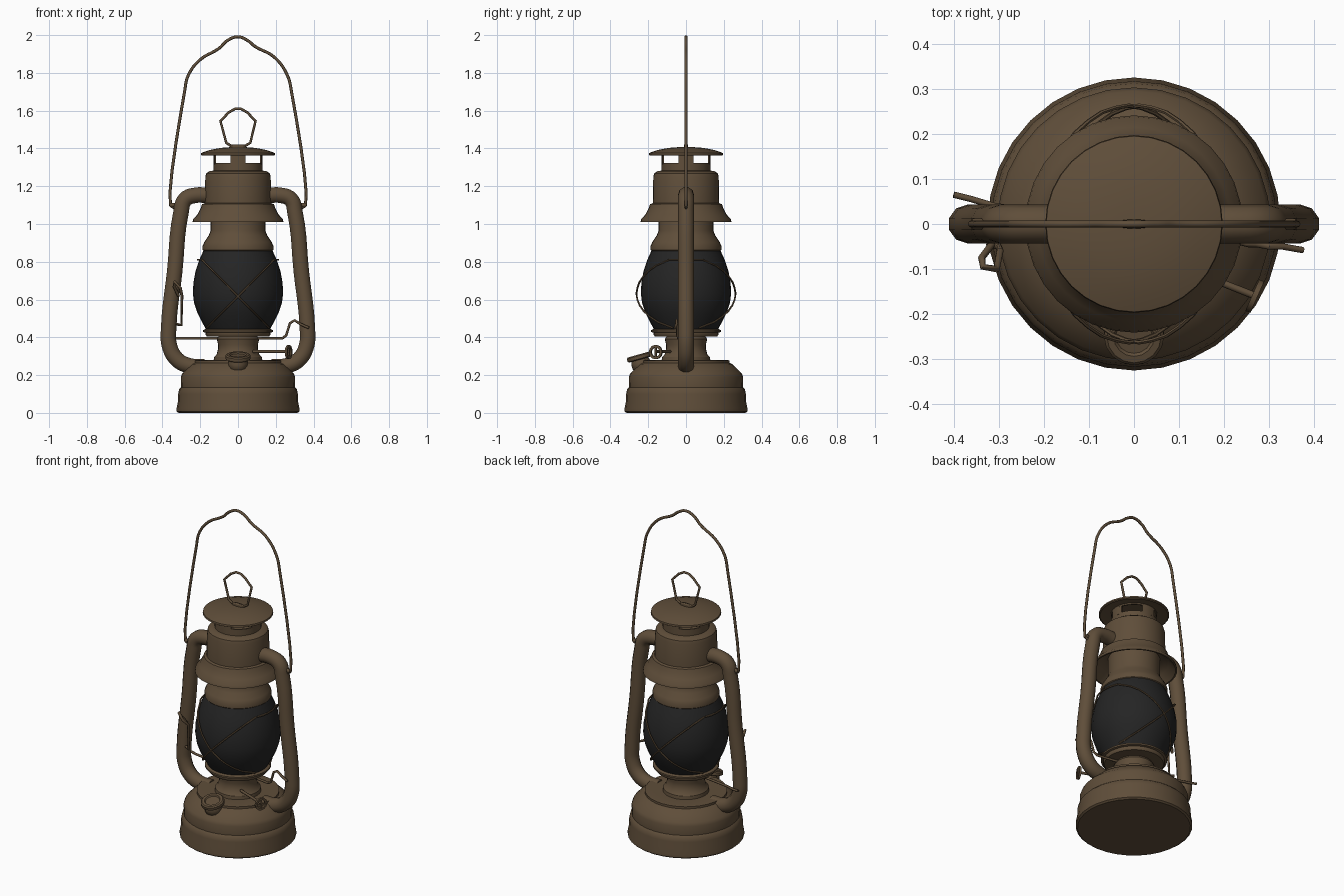
import bpy, bmesh, math
from mathutils import Vector

if "Cube" in bpy.data.objects:
    bpy.data.objects.remove(bpy.data.objects["Cube"])


def material(name, rgb):
    m = bpy.data.materials.new(name)
    m.diffuse_color = (*rgb, 1)
    m.use_nodes = True
    m.node_tree.nodes["Principled BSDF"].inputs["Base Color"].default_value = m.diffuse_color
    return m


METAL = material("aged brown metal", (0.115, 0.076, 0.042))
GLASS = material("smoked glass", (0.018, 0.018, 0.018))


def finish(ob, mat, angle=35):
    ob.data.materials.clear()
    ob.data.materials.append(mat)
    bpy.ops.object.select_all(action='DESELECT')
    ob.select_set(True)
    bpy.context.view_layer.objects.active = ob
    bpy.ops.object.shade_smooth_by_angle(angle=math.radians(angle))
    return ob


def lathe(name, profile, mat=METAL, segs=32, loc=(0, 0, 0), axis=(0, 0, 1), closed=False):
    """Revolve (radius, height) points; ends are capped unless the profile is a closed loop."""
    bm = bmesh.new()
    rings = []
    for r, z in profile:
        rings.append([bm.verts.new((r * math.cos(2 * math.pi * i / segs),
                                    r * math.sin(2 * math.pi * i / segs), z)) for i in range(segs)])
    pairs = list(zip(rings, rings[1:]))
    if closed:
        pairs.append((rings[-1], rings[0]))
    else:
        bm.faces.new(rings[0][::-1])
        bm.faces.new(rings[-1])
    for a, b in pairs:
        for i in range(segs):
            j = (i + 1) % segs
            bm.faces.new((a[i], a[j], b[j], b[i]))
    bmesh.ops.recalc_face_normals(bm, faces=bm.faces)
    me = bpy.data.meshes.new(name)
    bm.to_mesh(me)
    bm.free()
    ob = bpy.data.objects.new(name, me)
    bpy.context.collection.objects.link(ob)
    ob.location = loc
    ob.rotation_euler = Vector(axis).to_track_quat('Z', 'Y').to_euler()
    return finish(ob, mat)


def tube(name, points, radius, smooth=True, cyclic=False, sides=2, res=5):
    """Sweep a round section along the points."""
    cu = bpy.data.curves.new(name, 'CURVE')
    cu.dimensions = '3D'
    cu.bevel_depth = radius
    cu.bevel_resolution = sides
    cu.resolution_u = res
    cu.use_fill_caps = True
    if smooth:
        sp = cu.splines.new('BEZIER')
        sp.bezier_points.add(len(points) - 1)
        for bp, p in zip(sp.bezier_points, points):
            bp.co = p
            bp.handle_left_type = bp.handle_right_type = 'AUTO'
    else:
        sp = cu.splines.new('POLY')
        sp.points.add(len(points) - 1)
        for pt, p in zip(sp.points, points):
            pt.co = (*p, 1)
    sp.use_cyclic_u = cyclic
    ob = bpy.data.objects.new(name, cu)
    bpy.context.collection.objects.link(ob)
    bpy.ops.object.select_all(action='DESELECT')
    ob.select_set(True)
    bpy.context.view_layer.objects.active = ob
    bpy.ops.object.convert(target='MESH')
    return finish(bpy.context.object, METAL, 50)


# Fuel tank with rolled foot and shoulder
lathe("fuel_tank", [(0.315, 0), (0.325, 0.008), (0.325, 0.025), (0.318, 0.06), (0.317, 0.10),
                    (0.312, 0.125), (0.302, 0.135), (0.303, 0.19), (0.295, 0.21), (0.245, 0.258),
                    (0.23, 0.265), (0.23, 0.278), (0.215, 0.28), (0.13, 0.275)])

# Burner and gallery plate under the globe
lathe("burner", [(0.13, 0.27), (0.127, 0.295), (0.113, 0.31), (0.105, 0.34), (0.105, 0.36),
                 (0.112, 0.39), (0.10, 0.41)])
lathe("globe_plate", [(0.10, 0.403), (0.165, 0.405), (0.172, 0.415), (0.172, 0.425),
                      (0.185, 0.428), (0.185, 0.438), (0.17, 0.445)])

# Globe
GLOBE = [(0.168, 0.44), (0.19, 0.48), (0.215, 0.53), (0.232, 0.58), (0.239, 0.63),
         (0.236, 0.69), (0.225, 0.75), (0.205, 0.81), (0.18, 0.865)]
lathe("globe", GLOBE, GLASS)

# Chimney collar above the globe
lathe("chimney_collar", [(0.18, 0.855), (0.187, 0.862), (0.187, 0.885), (0.178, 0.905),
                         (0.155, 0.94), (0.145, 0.965), (0.145, 1.08)])

# Flared hood, open underneath
lathe("hood", [(0.14, 1.08), (0.165, 1.075), (0.195, 1.055), (0.232, 1.01), (0.241, 1.01),
               (0.238, 1.025), (0.215, 1.05), (0.197, 1.085), (0.19, 1.105), (0.176, 1.11),
               (0.173, 1.25), (0.168, 1.268), (0.15, 1.28), (0.128, 1.283), (0.10, 1.283)])

# Vent: lower band, four curved posts, upper band
for name, z0, z1 in (("vent_lower_band", 1.28, 1.322), ("vent_upper_band", 1.362, 1.385)):
    lathe(name, [(0.13, z0), (0.13, z1), (0.122, z1), (0.122, z0)], closed=True)
lathe("vent_floor", [(0.125, 1.283), (0.125, 1.29)])
for k in range(4):
    bm = bmesh.new()
    cols = []
    for i in range(5):
        a = math.pi / 2 * k + math.radians(-18 + 9 * i)
        cols.append([bm.verts.new((r * math.cos(a), r * math.sin(a), z))
                     for r, z in ((0.13, 1.315), (0.13, 1.37), (0.122, 1.37), (0.122, 1.315))])
    for a, b in zip(cols, cols[1:]):
        for i in range(4):
            bm.faces.new((a[i], b[i], b[(i + 1) % 4], a[(i + 1) % 4]))
    bm.faces.new(cols[0])
    bm.faces.new(cols[-1])
    bmesh.ops.recalc_face_normals(bm, faces=bm.faces)
    me = bpy.data.meshes.new("vent_post")
    bm.to_mesh(me)
    bm.free()
    post = bpy.data.objects.new("vent_post", me)
    bpy.context.collection.objects.link(post)
    finish(post, METAL)

# Top cap with its lifting ring
lathe("top_cap", [(0.12, 1.372), (0.19, 1.362), (0.197, 1.366), (0.195, 1.376), (0.15, 1.392),
                  (0.09, 1.403), (0.04, 1.407)])
lathe("cap_tab", [(0.042, 1.40), (0.042, 1.418), (0.036, 1.422)], segs=12).scale = (1, 0.25, 1)
tube("cap_ring", [(-0.04, 0, 1.415), (-0.062, 0, 1.43), (-0.093, 0, 1.545), (-0.05, 0, 1.59),
                  (-0.015, 0, 1.61), (0.015, 0, 1.61), (0.05, 0, 1.59), (0.093, 0, 1.545),
                  (0.065, 0, 1.43), (0.04, 0, 1.415)], 0.007, smooth=False)

# Side air tubes and bail ears
for s in (-1, 1):
    path = [(0.15, 1.15), (0.225, 1.152), (0.28, 1.13), (0.302, 1.06), (0.335, 0.75),
            (0.367, 0.45), (0.364, 0.36), (0.325, 0.285), (0.26, 0.25), (0.18, 0.245)]
    tube("air_tube", [(s * x, 0, z) for x, z in path], 0.043, sides=3)
    tube("bail_ear", [(s * 0.32, 0, 1.10), (s * 0.358, 0, 1.10)], 0.012, smooth=False)

# Carrying bail
tube("bail", [(-0.335, 0, 1.085), (-0.357, 0, 1.10), (-0.283, 0, 1.70), (-0.262, 0, 1.79),
              (-0.20, 0, 1.87), (-0.10, 0, 1.93), (-0.055, 0, 1.972), (0, 0, 1.991),
              (0.05, 0, 1.972), (0.09, 0, 1.94), (0.19, 0, 1.885), (0.26, 0, 1.79),
              (0.285, 0, 1.69), (0.357, 0, 1.10), (0.335, 0, 1.085)], 0.008)


def guard_radius(z):
    for (r0, z0), (r1, z1) in zip(GLOBE, GLOBE[1:]):
        if z <= z1:
            t = max(0, (z - z0) / (z1 - z0))
            return r0 + t * (r1 - r0)
    return GLOBE[-1][0]


# Crossed guard wires at front and back, joined by side arcs
for fy in (-1, 1):
    for fx in (-1, 1):
        pts = []
        for i in range(13):
            t = i / 12
            x, z = -0.19 + 0.355 * t, 0.81 - 0.36 * t
            r = guard_radius(z) + 0.006 + 0.018 * math.sin(math.pi * t)
            pts.append((fx * x, fy * math.sqrt(max(r * r - x * x, 0.002)), z))
        tube("guard_wire", pts, 0.005, smooth=False, sides=1)
for s in (-1, 1):
    arc = [math.radians(-25 + 5 * i) for i in range(11)]
    tube("guard_side_wire", [(s * 0.213 * math.cos(a), 0.213 * math.sin(a), 0.81) for a in arc],
         0.005, smooth=False, sides=1)

# Globe lift lever running below the plate
tube("lift_lever", [(-0.40, 0.065, 0.40), (-0.36, 0.055, 0.395), (-0.31, 0.04, 0.395),
                    (0.235, -0.04, 0.395), (0.255, -0.045, 0.41), (0.275, -0.045, 0.475),
                    (0.30, -0.05, 0.49), (0.33, -0.05, 0.47), (0.375, -0.058, 0.45)],
     0.007, smooth=False)

# Hooked latch on the left tube
tube("latch_wire", [(-0.325, -0.04, 0.47), (-0.30, -0.05, 0.465), (-0.297, -0.06, 0.62),
                    (-0.305, -0.10, 0.66), (-0.335, -0.095, 0.695), (-0.338, -0.075, 0.67),
                    (-0.315, -0.045, 0.62)], 0.008, smooth=False)

# Wick adjuster shaft and wheel
shaft = Vector((0.9, -0.4, 0))
tube("wick_shaft", [(0.08, -0.085, 0.325), (0.27, -0.16, 0.325)], 0.008, smooth=False)
lathe("wick_wheel", [(0.038, -0.006), (0.038, 0.006), (0.025, 0.006), (0.025, -0.006)], segs=12,
      loc=(0.268, -0.16, 0.322), axis=shaft, closed=True)
tube("wick_wheel_spoke", [(0.268, -0.16, 0.29), (0.268, -0.16, 0.354)], 0.006, smooth=False)

# Filler neck and screw cap, tilted forward
tilt = (0, -0.27, 0.96)
lathe("filler_neck", [(0.03, -0.07), (0.05, -0.045), (0.052, -0.02), (0.045, 0.0)], segs=16,
      loc=(0, -0.245, 0.285), axis=tilt)
lathe("filler_cap", [(0.058, -0.008), (0.067, -0.003), (0.067, 0.014), (0.06, 0.02),
                     (0.045, 0.02), (0.04, 0.013)], segs=16, loc=(0, -0.245, 0.29), axis=tilt)
